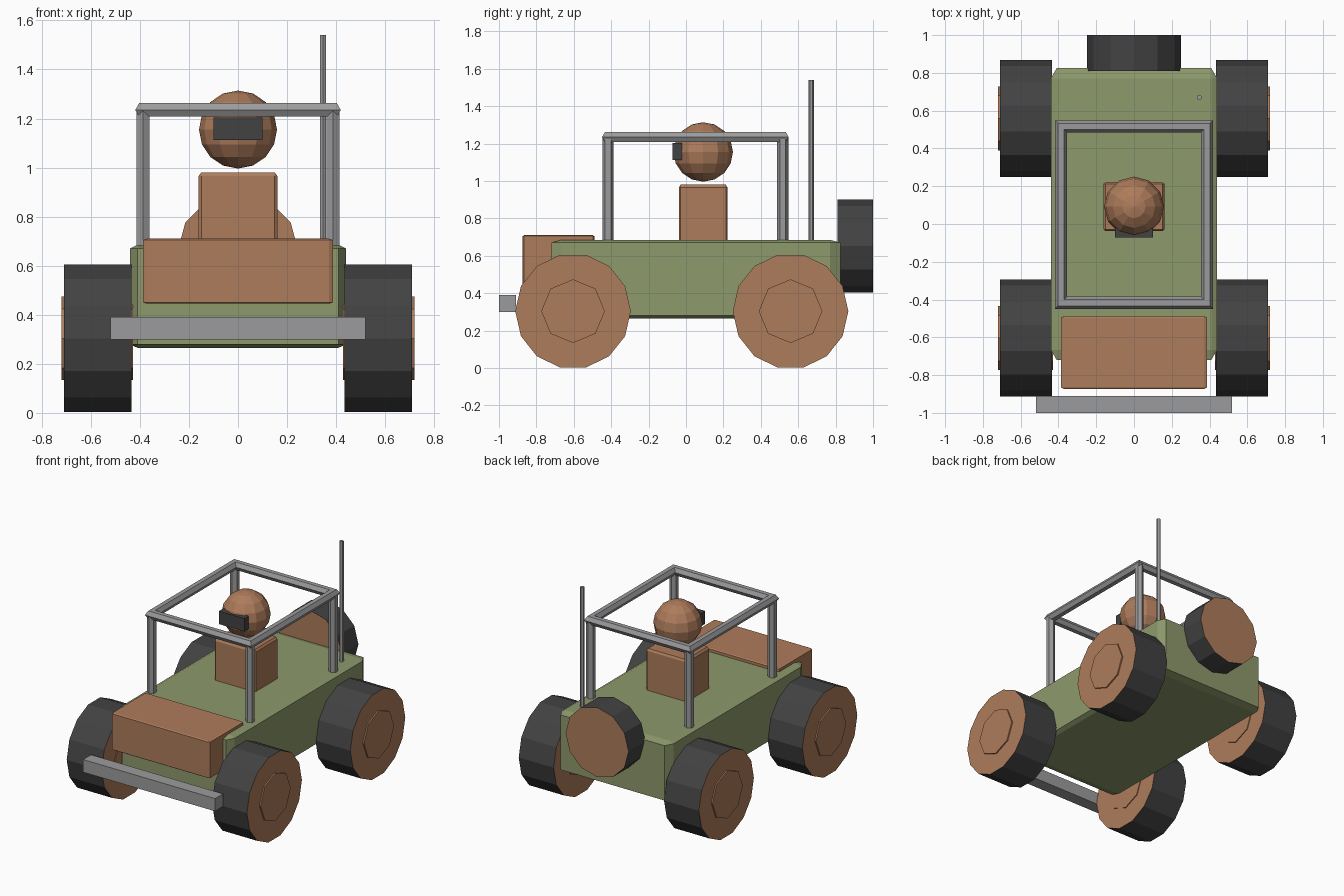
import bpy, bmesh, math
from mathutils import Matrix, Vector

if "Cube" in bpy.data.objects:
    bpy.data.objects.remove(bpy.data.objects["Cube"])


def material(name, rgb):
    m = bpy.data.materials.new(name)
    m.diffuse_color = (*rgb, 1)
    m.use_nodes = True
    m.node_tree.nodes["Principled BSDF"].inputs["Base Color"].default_value = m.diffuse_color
    return m


GREEN = material("olive green", (0.27, 0.32, 0.15))
BROWN = material("clay brown", (0.42, 0.20, 0.105))
GREY = material("steel grey", (0.33, 0.33, 0.34))
DARK = material("tyre black", (0.055, 0.055, 0.057))


def finish(bm, name, *mats):
    bmesh.ops.recalc_face_normals(bm, faces=bm.faces)
    me = bpy.data.meshes.new(name)
    bm.to_mesh(me)
    bm.free()
    for m in mats:
        me.materials.append(m)
    ob = bpy.data.objects.new(name, me)
    bpy.context.collection.objects.link(ob)
    return ob


def box(name, lo, hi, mat, bevel=0):
    """Box between two corners; bevel is a fraction of each side."""
    lo, hi = Vector(lo), Vector(hi)
    bm = bmesh.new()
    bmesh.ops.create_cube(bm, size=1)
    if bevel:
        bmesh.ops.bevel(bm, geom=bm.edges[:], offset=bevel, segments=1,
                        affect='EDGES', profile=0.5)
    bmesh.ops.scale(bm, vec=hi - lo, verts=bm.verts)
    bmesh.ops.translate(bm, vec=(lo + hi) / 2, verts=bm.verts)
    return finish(bm, name, mat)


def cylinder(name, centre, radius, depth, sides, axis, mats, turn=0):
    """Cylinder along an axis; a second material goes on the end caps."""
    bm = bmesh.new()
    bmesh.ops.create_cone(bm, cap_ends=True, segments=sides, radius1=radius,
                          radius2=radius, depth=depth)
    for f in bm.faces:
        f.material_index = len(mats) - 1 if abs(f.normal.z) > 0.9 else 0
    rot = {'X': Matrix.Rotation(math.pi / 2, 4, 'Y'),
           'Y': Matrix.Rotation(math.pi / 2, 4, 'X'),
           'Z': Matrix.Identity(4)}[axis]
    bm.transform(Matrix.Translation(centre) @ rot @ Matrix.Rotation(turn, 4, 'Z'))
    return finish(bm, name, *mats)


# Body, bonnet box, bumper
box("body", (-0.44, -0.72, 0.265), (0.44, 0.825, 0.685), GREEN, 0.035)
box("bonnet_box", (-0.387, -0.873, 0.445), (0.387, -0.49, 0.71), BROWN, 0.02)
box("bumper", (-0.52, -1.0, 0.30), (0.52, -0.91, 0.39), GREY)

# Wheels with brown side faces and raised hubs
for side, sx in (("left", -1), ("right", 1)):
    for end, y in (("front", -0.604), ("rear", 0.559)):
        cylinder(f"{end}_{side}_wheel", (sx * 0.572, y, 0.304), 0.309, 0.275,
                 14, 'X', (DARK, BROWN))
        cylinder(f"{end}_{side}_hub", (sx * 0.574, y, 0.304), 0.17, 0.29,
                 8, 'X', (BROWN,))

# Spare wheel on the back
cylinder("spare_wheel", (0, 0.905, 0.652), 0.248, 0.19, 12, 'Y', (DARK, BROWN))

# Driver
box("driver_torso", (-0.161, -0.038, 0.55), (0.161, 0.222, 0.98), BROWN, 0.035)
bm = bmesh.new()
bmesh.ops.create_uvsphere(bm, u_segments=12, v_segments=8, radius=0.159)
bmesh.ops.translate(bm, vec=(0, 0.092, 1.155), verts=bm.verts)
finish(bm, "driver_head", BROWN)
box("visor", (-0.1, -0.072, 1.112), (0.1, -0.022, 1.204), DARK)

# Roll cage: mitred hexagonal top frame and four posts
CX, CY, YMID, CZ, R = 0.387, 0.467, 0.05, 1.235, 0.032
bm = bmesh.new()
rings = []
for sx, sy in ((-1, -1), (1, -1), (1, 1), (-1, 1)):
    ring = []
    for i in range(6):
        a = i * math.pi / 3
        out, up = R * math.cos(a), R * math.sin(a)
        ring.append(bm.verts.new((sx * (CX + out), YMID + sy * (CY + out), CZ + up)))
    rings.append(ring)
for k in range(4):
    p, q = rings[k], rings[(k + 1) % 4]
    for i in range(6):
        j = (i + 1) % 6
        bm.faces.new((p[i], p[j], q[j], q[i]))
finish(bm, "cage_top_frame", GREY)
for sx, side in ((-1, "left"), (1, "right")):
    for sy, end in ((-1, "front"), (1, "rear")):
        cylinder(f"cage_{end}_{side}_post", (sx * CX, YMID + sy * CY, 0.945),
                 0.03, 0.58, 6, 'Z', (GREY,))

# Antenna
cylinder("antenna", (0.346, 0.67, 1.1), 0.0145, 0.88, 6, 'Z', (GREY,))
